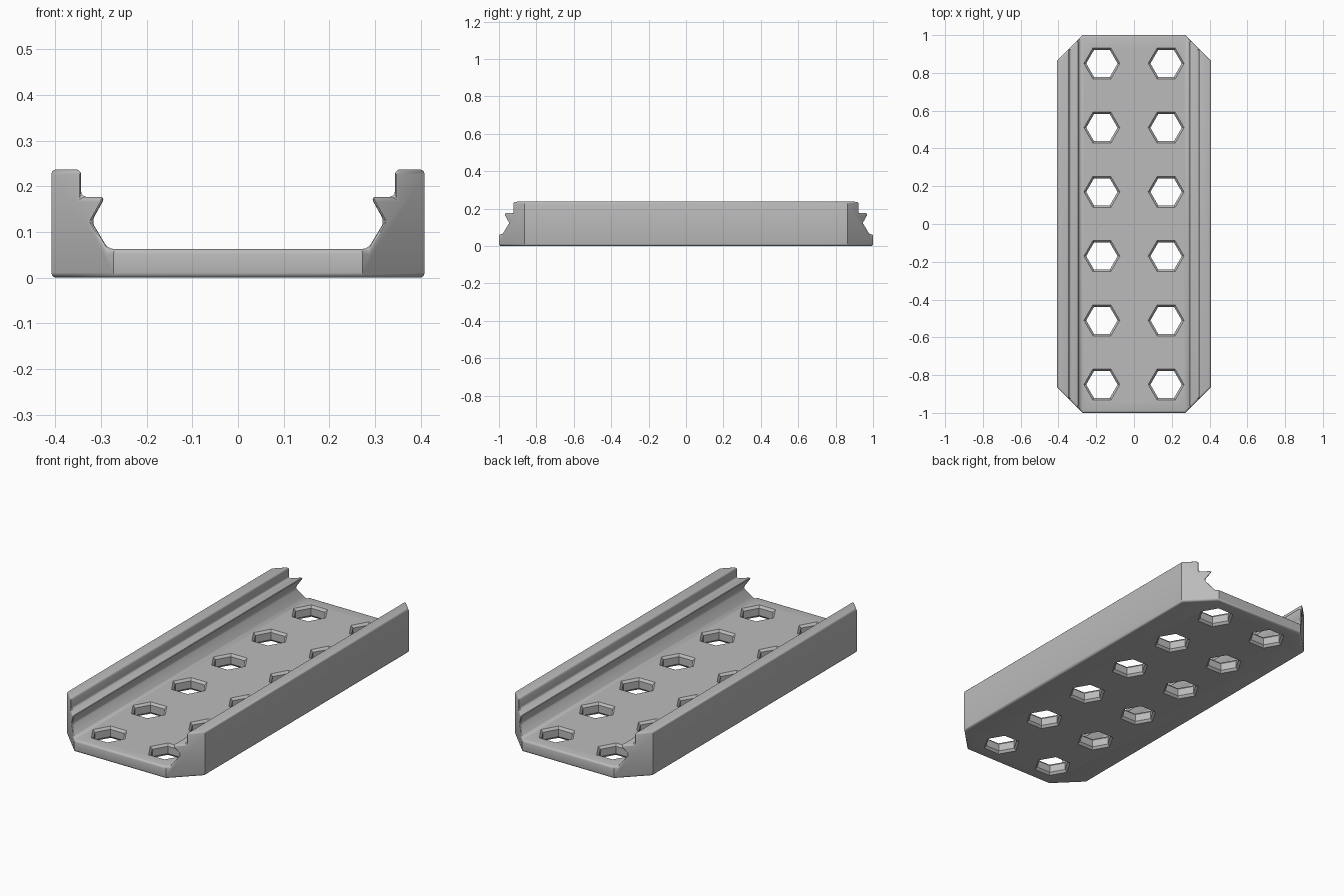
import bpy
import bmesh
from math import cos, sin, pi, radians
from mathutils import Vector

default = bpy.data.objects.get("Cube")
if default:
    bpy.data.objects.remove(default, do_unlink=True)

FLOOR = 0.063       # floor thickness
FLAT = 0.272        # half width of the straight end
CHAMFER = 0.011

grey = bpy.data.materials.new("plain grey")
grey.use_nodes = True
grey.diffuse_color = (0.5, 0.5, 0.5, 1)
grey.node_tree.nodes["Principled BSDF"].inputs["Base Color"].default_value = (0.5, 0.5, 0.5, 1)


def add_object(name, bm):
    bmesh.ops.recalc_face_normals(bm, faces=bm.faces)
    mesh = bpy.data.meshes.new(name)
    bm.to_mesh(mesh)
    bm.free()
    mesh.materials.append(grey)
    obj = bpy.data.objects.new(name, mesh)
    bpy.context.collection.objects.link(obj)
    return obj


# Channel body: mirrored rail profile extruded lengthwise
half = [(0.408, 0), (0.408, 0.237), (0.343, 0.237), (0.343, 0.177),
        (0.29, 0.177), (0.32, 0.123), (0.284, FLOOR)]
profile = half + [(-x, z) for x, z in reversed(half)]
bm = bmesh.new()
face = bm.faces.new([bm.verts.new((x, -1, z)) for x, z in profile])
extruded = bmesh.ops.extrude_face_region(bm, geom=[face])["geom"]
bmesh.ops.translate(bm, vec=(0, 2, 0),
                    verts=[v for v in extruded if isinstance(v, bmesh.types.BMVert)])

# Diagonal cuts at the four corners
for sx in (-1, 1):
    for sy in (-1, 1):
        cut = bmesh.ops.bisect_plane(
            bm, geom=bm.verts[:] + bm.edges[:] + bm.faces[:], dist=1e-5,
            plane_co=Vector((sx * FLAT, sy, 0)), plane_no=Vector((sx, sy, 0)),
            clear_outer=True)["geom_cut"]
        bmesh.ops.edgeloop_fill(bm, edges=[e for e in cut if isinstance(e, bmesh.types.BMEdge)])
body = add_object("channel_tray", bm)

# Rounded edges, leaving the vertical diagonal corners sharp
bevel = body.modifiers.new("rounded edges", "BEVEL")
bevel.width = CHAMFER
bevel.segments = 3
bevel.limit_method = "ANGLE"
bevel.angle_limit = radians(50)

# Hexagonal hole cutters, flared at the top and bottom rims
bm = bmesh.new()
flare = 0.012
levels = [(-flare, 0.083 + 2 * flare), (flare, 0.083),
          (FLOOR - flare, 0.083), (FLOOR + flare, 0.083 + 2 * flare)]
for cx in (-0.17, 0.17):
    for row in range(6):
        cy = -0.85 + 0.34 * row
        rings = [[bm.verts.new((cx + r * cos(k * pi / 3), cy + r * sin(k * pi / 3), z))
                  for k in range(6)] for z, r in levels]
        bm.faces.new(rings[0])
        bm.faces.new(rings[-1])
        for low, high in zip(rings, rings[1:]):
            for k in range(6):
                n = (k + 1) % 6
                bm.faces.new((low[k], low[n], high[n], high[k]))
cutter = add_object("hex_hole_cutters", bm)
cutter.hide_render = True
cutter.hide_set(True)

holes = body.modifiers.new("hex holes", "BOOLEAN")
holes.operation = "DIFFERENCE"
holes.solver = "EXACT"
holes.object = cutter

# Bake the modifiers, remove the cutter and smooth the rounded edges
bpy.context.view_layer.update()
baked = bpy.data.meshes.new_from_object(body.evaluated_get(bpy.context.evaluated_depsgraph_get()))
body.modifiers.clear()
body.data = baked
bpy.data.objects.remove(cutter, do_unlink=True)
bpy.ops.object.select_all(action="DESELECT")
body.select_set(True)
bpy.context.view_layer.objects.active = body
bpy.ops.object.shade_smooth_by_angle(angle=radians(32))
